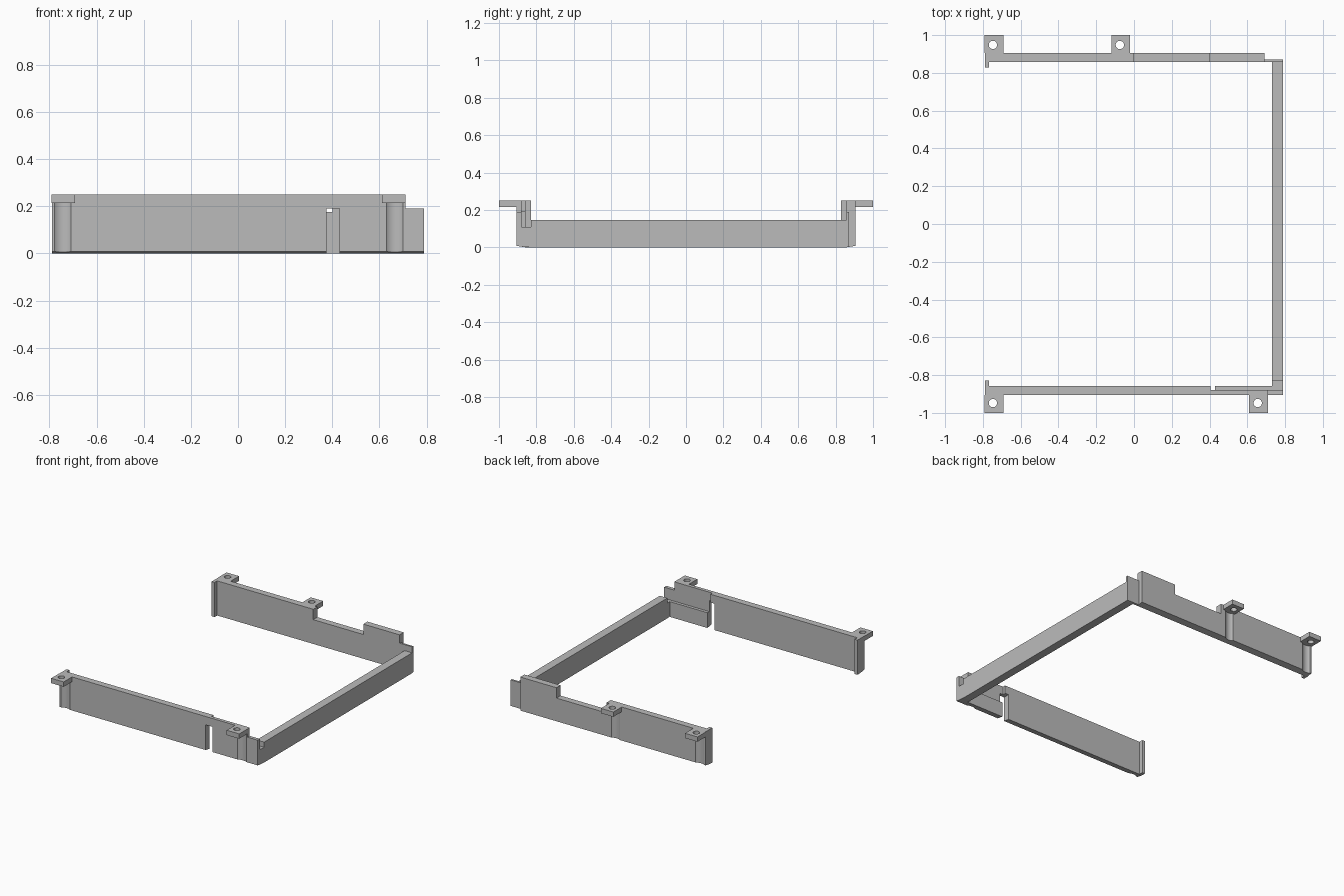
import bpy, bmesh

cube = bpy.data.objects.get("Cube")
if cube:
    bpy.data.objects.remove(cube, do_unlink=True)

grey = bpy.data.materials.new("neutral grey")
grey.use_nodes = True
colour = (0.5, 0.5, 0.5, 1)
grey.diffuse_color = colour
grey.node_tree.nodes["Principled BSDF"].inputs["Base Color"].default_value = colour

OUTER, INNER, SKIN = 0.905, 0.858, 0.88
TOP, TAB_BASE, SLOT_TOP = 0.25, 0.215, 0.19


def panel(name, outline, y0, y1):
    """Extrude an x-z outline along y, with a slightly sloped underside."""
    bm = bmesh.new()
    face = bm.faces.new([bm.verts.new((x, y0, z)) for x, z in outline])
    ext = bmesh.ops.extrude_face_region(bm, geom=[face])
    moved = [v for v in ext["geom"] if isinstance(v, bmesh.types.BMVert)]
    bmesh.ops.translate(bm, verts=moved, vec=(0, y1 - y0, 0))
    for v in bm.verts:
        if v.co.z < 0.001:
            v.co.z = max(0, (abs(v.co.y) - INNER) / (OUTER - INNER)) * 0.008
    bmesh.ops.recalc_face_normals(bm, faces=bm.faces)
    mesh = bpy.data.meshes.new(name)
    bm.to_mesh(mesh)
    bm.free()
    mesh.materials.append(grey)
    obj = bpy.data.objects.new(name, mesh)
    bpy.context.collection.objects.link(obj)
    return obj


def box(name, x0, x1, y0, y1, z0, z1):
    return panel(name, [(x0, z0), (x1, z0), (x1, z1), (x0, z1)], y0, y1)


def drill(obj, x, y, radius, z0, z1):
    """Cut a vertical round hole or groove out of a part."""
    bpy.ops.mesh.primitive_cylinder_add(vertices=48, radius=radius, depth=z1 - z0,
                                        location=(x, y, (z0 + z1) / 2))
    cutter = bpy.context.object
    cutter.hide_render = True
    mod = obj.modifiers.new("cut", "BOOLEAN")
    mod.operation = "DIFFERENCE"
    mod.solver = "EXACT"
    mod.object = cutter
    bpy.context.view_layer.objects.active = obj
    bpy.ops.object.modifier_apply(modifier=mod.name)
    bpy.data.objects.remove(cutter, do_unlink=True)


# Back wall with a lowered stretch in its top edge
back = panel("back_wall", [(-0.79, 0), (0.69, 0), (0.69, TOP), (0.4, TOP), (0.4, 0.175),
                           (0, 0.175), (0, TOP), (-0.79, TOP)], INNER, OUTER)
box("back_corner_skin", 0.69, 0.79, INNER, 0.872, 0, SLOT_TOP)

# Front wall, its slot, and the thinner stretch at the corner
front = panel("front_wall", [(-0.79, 0), (0.375, 0), (0.375, SLOT_TOP), (0.405, SLOT_TOP),
                             (0.405, TOP), (-0.79, TOP)], -OUTER, -INNER)
skin = panel("front_corner_skin", [(0.405, SLOT_TOP), (0.43, SLOT_TOP), (0.43, 0), (0.79, 0),
                                   (0.79, SLOT_TOP), (0.71, SLOT_TOP), (0.71, TOP),
                                   (0.405, TOP)], -OUTER, -SKIN)
box("front_shelf", 0.43, 0.73, -SKIN, -INNER, 0, 0.11)

# Side wall with a lower seat at the front corner
box("side_wall", 0.73, 0.79, -0.83, INNER, 0, 0.147)
box("side_wall_seat", 0.73, 0.79, -SKIN, -0.83, 0, 0.11)

# Small inward lips at the open ends
for name, side in (("front_lip", -1), ("back_lip", 1)):
    box(name, -0.79, -0.767, side * 0.828, side * INNER, 0, TOP)

# Screw tabs, with a clearance groove in the wall below each
for name, wall, x, side in (("front_end_tab", front, -0.742, -1),
                            ("front_corner_tab", skin, 0.66, -1),
                            ("back_end_tab", back, -0.742, 1),
                            ("back_middle_tab", back, -0.07, 1)):
    tab = box(name, x - 0.05, x + 0.05, side * OUTER, side * 1.0, TAB_BASE, TOP)
    drill(tab, x - 0.005, side * 0.948, 0.022, 0.1, 0.4)
    drill(wall, x - 0.002 if x < 0 else x + 0.005, side * 0.945, 0.053, -0.1, TAB_BASE)

for obj in bpy.context.collection.objects:
    if obj.type == "MESH" and obj.data.materials and obj.data.materials[0] == grey:
        bpy.ops.object.select_all(action="DESELECT")
        obj.select_set(True)
        bpy.context.view_layer.objects.active = obj
        bpy.ops.object.shade_smooth_by_angle()
